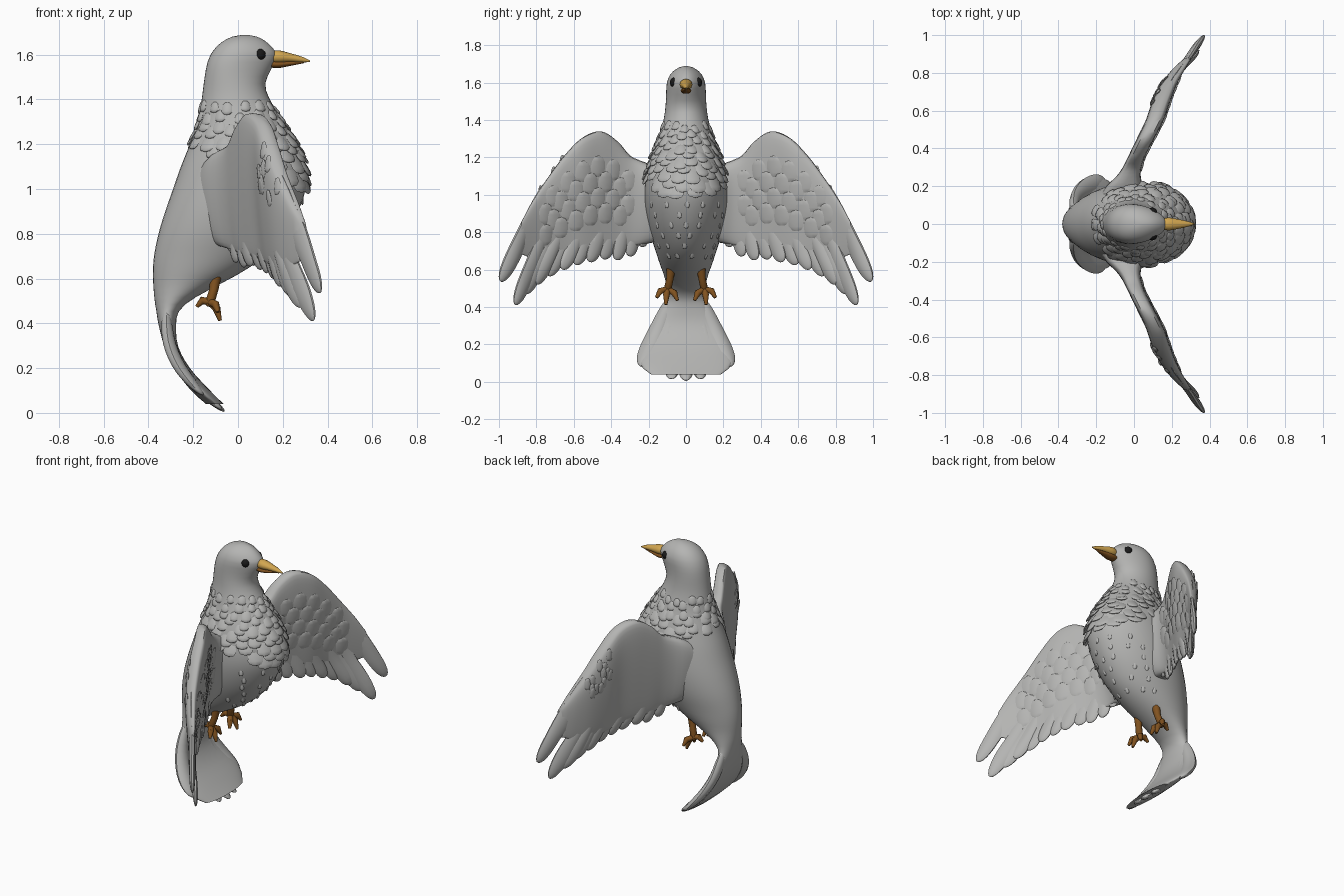
import bpy, bmesh, math, random
from mathutils import Vector, Matrix

random.seed(4)
if "Cube" in bpy.data.objects:
    bpy.data.objects.remove(bpy.data.objects["Cube"])


def material(name, rgb):
    m = bpy.data.materials.new(name)
    m.use_nodes = True
    m.diffuse_color = (*rgb, 1)
    m.node_tree.nodes["Principled BSDF"].inputs["Base Color"].default_value = (*rgb, 1)
    return m


GREY = material("plumage grey", (0.46, 0.46, 0.45))
GOLD = material("beak gold", (0.64, 0.38, 0.08))
BROWN = material("leg brown", (0.22, 0.085, 0.014))
BLACK = material("eye black", (0.01, 0.01, 0.01))


def finish(name, bm, mat):
    bmesh.ops.recalc_face_normals(bm, faces=bm.faces)
    me = bpy.data.meshes.new(name)
    bm.to_mesh(me)
    bm.free()
    me.materials.append(mat)
    ob = bpy.data.objects.new(name, me)
    bpy.context.collection.objects.link(ob)
    bpy.ops.object.select_all(action='DESELECT')
    ob.select_set(True)
    bpy.context.view_layer.objects.active = ob
    bpy.ops.object.shade_smooth_by_angle(angle=math.radians(50))


def smooth(table, t):
    """Smooth curve through rows sorted by their first column."""
    t = min(max(t, table[0][0]), table[-1][0])
    i = 0
    while i < len(table) - 2 and t > table[i + 1][0]:
        i += 1
    a, b = table[i], table[i + 1]
    p, n = table[max(i - 1, 0)], table[min(i + 2, len(table) - 1)]
    h = b[0] - a[0]
    u = (t - a[0]) / h
    out = []
    for k in range(1, len(a)):
        m0 = (b[k] - p[k]) / (b[0] - p[0]) * h
        m1 = (n[k] - a[k]) / (n[0] - a[0]) * h
        out.append((2*u**3 - 3*u*u + 1) * a[k] + (u**3 - 2*u*u + u) * m0
                   + (3*u*u - 2*u**3) * b[k] + (u**3 - u*u) * m1)
    return out


def loft(bm, surface, stations, sides):
    """Skin closed rings of surface(station, angle) and cap both ends."""
    rings = [[bm.verts.new(surface(s, math.tau * k / sides)) for k in range(sides)]
             for s in stations]
    for a, b in zip(rings, rings[1:]):
        for k in range(sides):
            j = (k + 1) % sides
            bm.faces.new((a[k], a[j], b[j], b[k]))
    bm.faces.new(rings[0])
    bm.faces.new(rings[-1])


def lozenge(bm, matrix, shift=None, rows=10, sides=10):
    """Blunt feather shape: length on local y, width on x, thickness on z."""
    def shape(t, a):
        w = math.sqrt(max(1 - t**4, 0.0004)) * (0.85 + 0.15 * t)
        p = matrix @ Vector((w * math.cos(a), t, w * math.sin(a)))
        if shift:
            p.x += shift(p)
        return p
    loft(bm, shape, [-math.cos(math.pi * i / rows) for i in range(rows + 1)], sides)


def scale_on(bm, surface, u, v, size, tilt, sign):
    """Lay one small feather on a surface, with its tip down and lifted."""
    p = Vector(surface(u, v))
    du = Vector(surface(u + 0.01, v)) - p
    n = du.cross(Vector(surface(u, v + 0.02)) - p).normalized() * sign
    down = Vector((0, 0, -1)) + n * n.z
    down = (down.normalized() + n * tilt).normalized()
    side = down.cross(n).normalized()
    up = side.cross(down)
    w, l, t = size
    m = Matrix((side * w, down * l, up * t)).transposed().to_4x4()
    m.translation = p
    lozenge(bm, m, rows=6, sides=8)


# Tail sheet, body and head in one sweep: height, back x, front x, half width
BODY = [(0.0, -0.095, -0.02, 0.10), (0.05, -0.155, -0.075, 0.205), (0.1, -0.21, -0.125, 0.245),
        (0.2, -0.285, -0.215, 0.228), (0.3, -0.33, -0.268, 0.17), (0.4, -0.356, -0.276, 0.118),
        (0.45, -0.364, -0.266, 0.1), (0.50, -0.372, -0.215, 0.102), (0.57, -0.378, -0.09, 0.118),
        (0.63, -0.38, 0.02, 0.14), (0.70, -0.375, 0.12, 0.163), (0.80, -0.355, 0.21, 0.195),
        (0.90, -0.325, 0.268, 0.215), (1.0, -0.29, 0.302, 0.222), (1.1, -0.255, 0.302, 0.213),
        (1.2, -0.215, 0.265, 0.188), (1.3, -0.18, 0.205, 0.15), (1.4, -0.162, 0.142, 0.12),
        (1.47, -0.153, 0.122, 0.11), (1.55, -0.14, 0.155, 0.104), (1.6, -0.122, 0.172, 0.1),
        (1.65, -0.08, 0.135, 0.077), (1.68, -0.025, 0.085, 0.038), (1.688, 0.02, 0.045, 0.01)]


def body_at(z, a):
    back, front, half = smooth(BODY, z)
    face = 0.2 * min(max((z - 1.45) / 0.1, 0), 1)
    return ((back + front) / 2 + (front - back) / 2 * math.cos(a),
            half * math.sin(a) * (1 - face * math.cos(a)), z)


bm = bmesh.new()
heights = [0.04 + 0.0318 * i for i in range(50)] + [1.615, 1.63, 1.645, 1.66, 1.67, 1.68, 1.685, 1.688]
loft(bm, body_at, heights, 40)
finish("body", bm, GREY)

# Neck ruff: rows of overlapping feathers, growing and lifting toward the breast
bm = bmesh.new()
for row in range(10):
    count = 14 + row // 2
    for k in range(count):
        z = 1.36 - row * 0.036 + random.uniform(-0.014, 0.014)
        a = math.tau * (k + 0.5 * (row % 2)) / count + random.uniform(-0.08, 0.08)
        if z < 1.11 - 0.09 * math.cos(a):
            continue
        g = 0.55 + 0.065 * row + random.uniform(-0.06, 0.06)
        scale_on(bm, body_at, z, a, (0.046 * g, 0.05 * g, 0.009), 0.08 + 0.035 * row, -1)
finish("neck_ruff", bm, GREY)

# Belly: faint sparse tufts
bm = bmesh.new()
for row in range(6):
    for k in range(5):
        a = (k - 2 + 0.5 * (row % 2)) * 0.5 + random.uniform(-0.15, 0.15)
        scale_on(bm, body_at, 0.95 - row * 0.055, a, (0.013, 0.022, 0.005), 0.3, -1)
finish("belly_tufts", bm, GREY)

# Wing sheet: span, centre x, top z, bottom z, half thickness
WING = [(0.08, -0.08, 1.10, 0.76, 0.15), (0.2, -0.05, 1.165, 0.74, 0.115),
        (0.25, -0.03, 1.185, 0.73, 0.08), (0.3, -0.01, 1.21, 0.72, 0.062),
        (0.36, 0.015, 1.28, 0.71, 0.056), (0.45, 0.06, 1.338, 0.70, 0.058),
        (0.55, 0.11, 1.308, 0.68, 0.06), (0.65, 0.145, 1.21, 0.66, 0.06),
        (0.75, 0.19, 1.075, 0.65, 0.052), (0.83, 0.245, 0.95, 0.66, 0.04),
        (0.89, 0.295, 0.84, 0.68, 0.02), (1.0, 0.36, 0.7, 0.6, 0.01)]
# Flight feathers: root y, root z, tip y, tip z, half width
FLIGHT = [(0.73, 1.08, 0.99, 0.535, 0.046), (0.68, 0.98, 0.912, 0.41, 0.043),
          (0.64, 0.95, 0.855, 0.47, 0.042), (0.60, 0.95, 0.80, 0.52, 0.043),
          (0.55, 0.95, 0.735, 0.565, 0.045), (0.50, 0.95, 0.66, 0.60, 0.045),
          (0.45, 0.95, 0.59, 0.625, 0.045), (0.40, 0.95, 0.515, 0.64, 0.045),
          (0.35, 0.95, 0.44, 0.655, 0.045), (0.30, 0.95, 0.37, 0.65, 0.042),
          (0.25, 0.95, 0.30, 0.67, 0.04), (0.2, 0.95, 0.235, 0.72, 0.035)]


def yz_feather(bm, root, tip, width, thick, shift):
    r, t = Vector((0, *root)), Vector((0, *tip))
    along = (t - r) / 2
    side = along.normalized().cross(Vector((1, 0, 0)))
    m = Matrix((side * width, along, Vector((thick, 0, 0)))).transposed().to_4x4()
    m.translation = (r + t) / 2
    lozenge(bm, m, shift, rows=18)


for name, s in (("left_wing", 1), ("right_wing", -1)):
    def wing_at(y, a):
        x, top, low, thick = smooth(WING, y)
        c, n = math.cos(a), math.sin(a)
        floor = 0.28 + 2.5 * max(0.3 - y, 0)
        bulge = math.copysign(abs(n)**0.48, n) * (floor + (1 - floor) * (0.5 + 0.5 * c)**0.8)
        return (x + thick * bulge, s * y, (top + low) / 2 + (top - low) / 2 * c)

    def wing_x(p):
        return smooth(WING, abs(p.y))[0] + 0.07 * max(0.7 - p.z, 0)

    bm = bmesh.new()
    loft(bm, wing_at, [0.08 + 0.02 * i for i in range(41)], 36)
    for i, (ry, rz, ty, tz, w) in enumerate(FLIGHT):
        yz_feather(bm, (s * ry, rz), (s * ty, tz), w, 0.026 if i < 4 else 0.02,
                   lambda p: wing_x(p) + 0.006 * (i % 2))
    # Coverts on the inner face, and a patch behind the wrist
    for row in range(4):
        for k in range(6):
            y = 0.31 + 0.08 * k + 0.04 * (row % 2)
            scale_on(bm, wing_at, y, 1.15 + 0.27 * row, (0.052, 0.06, 0.007), 0.08, s)
    for k in range(14):
        scale_on(bm, wing_at, random.uniform(0.64, 0.78), -random.uniform(0.3, 1.3),
                 (0.022, 0.04, 0.008), 0.15, s)
    finish(name, bm, GREY)


# Tail: fanned feathers following the sweep of the tail sheet
def tail_x(p):
    back, front, half = smooth(BODY, p.z)
    return (back + front) / 2 - 0.2 * p.y * p.y


bm = bmesh.new()
for k in range(-3, 4):
    yz_feather(bm, (0.022 * k, 0.46), (0.081 * k, 0.005 + 0.0085 * k * k), 0.054, 0.036, tail_x)
finish("tail", bm, GREY)

# Beak halves: x, centre z, half width, half height
UPPER = [(0.14, 1.59, 0.024, 0.024), (0.18, 1.59, 0.034, 0.029), (0.23, 1.586, 0.026, 0.021),
         (0.29, 1.577, 0.013, 0.012), (0.322, 1.57, 0.002, 0.003)]
LOWER = [(0.13, 1.558, 0.022, 0.014), (0.18, 1.556, 0.029, 0.016), (0.23, 1.56, 0.021, 0.011),
         (0.295, 1.566, 0.003, 0.004)]
for name, table, mat in (("upper_beak", UPPER, GOLD), ("lower_beak", LOWER, BROWN)):
    def beak_at(x, a):
        z, w, h = smooth(table, x)
        return (x, w * math.cos(a), z + h * math.sin(a))
    bm = bmesh.new()
    start, end = table[0][0], table[-1][0]
    loft(bm, beak_at, [start + (end - start) * i / 12 for i in range(13)], 16)
    finish(name, bm, mat)


def limb(bm, points, radii):
    """Round tapering tube through a few points."""
    pts = [Vector(p) for p in points]

    def ring(i, a):
        d = (pts[min(i + 1, len(pts) - 1)] - pts[max(i - 1, 0)]).normalized()
        u = d.cross(Vector((0, 1, 0))).normalized()
        return pts[i] + radii[i] * (u * math.cos(a) + d.cross(u) * math.sin(a))
    loft(bm, ring, range(len(pts)), 10)


# Eyes, legs and feet, one set per side
TOES = [((-0.10, 0.062, 0.475), (-0.092, 0.045, 0.435)), ((-0.095, 0.105, 0.465), (-0.08, 0.108, 0.412)),
        ((-0.10, 0.138, 0.485), (-0.09, 0.158, 0.45)), ((-0.16, 0.095, 0.502), (-0.184, 0.09, 0.475))]
for side, s in (("left", 1), ("right", -1)):
    bm = bmesh.new()
    bmesh.ops.create_uvsphere(bm, u_segments=16, v_segments=10, radius=0.027,
                              matrix=Matrix.Translation((0.097, s * 0.06, 1.6)))
    finish(side + "_eye", bm, BLACK)
    bm = bmesh.new()
    ankle = (-0.125, s * 0.098, 0.495)
    limb(bm, [(-0.10, s * 0.08, 0.61), (-0.108, s * 0.086, 0.55), ankle, (-0.13, s * 0.1, 0.475)],
         [0.026, 0.02, 0.021, 0.012])
    for mid, tip in TOES:
        limb(bm, [ankle] + [(x, s * y, z) for x, y, z in (mid, tip)], [0.016, 0.018, 0.008])
    finish(side + "_leg", bm, BROWN)
